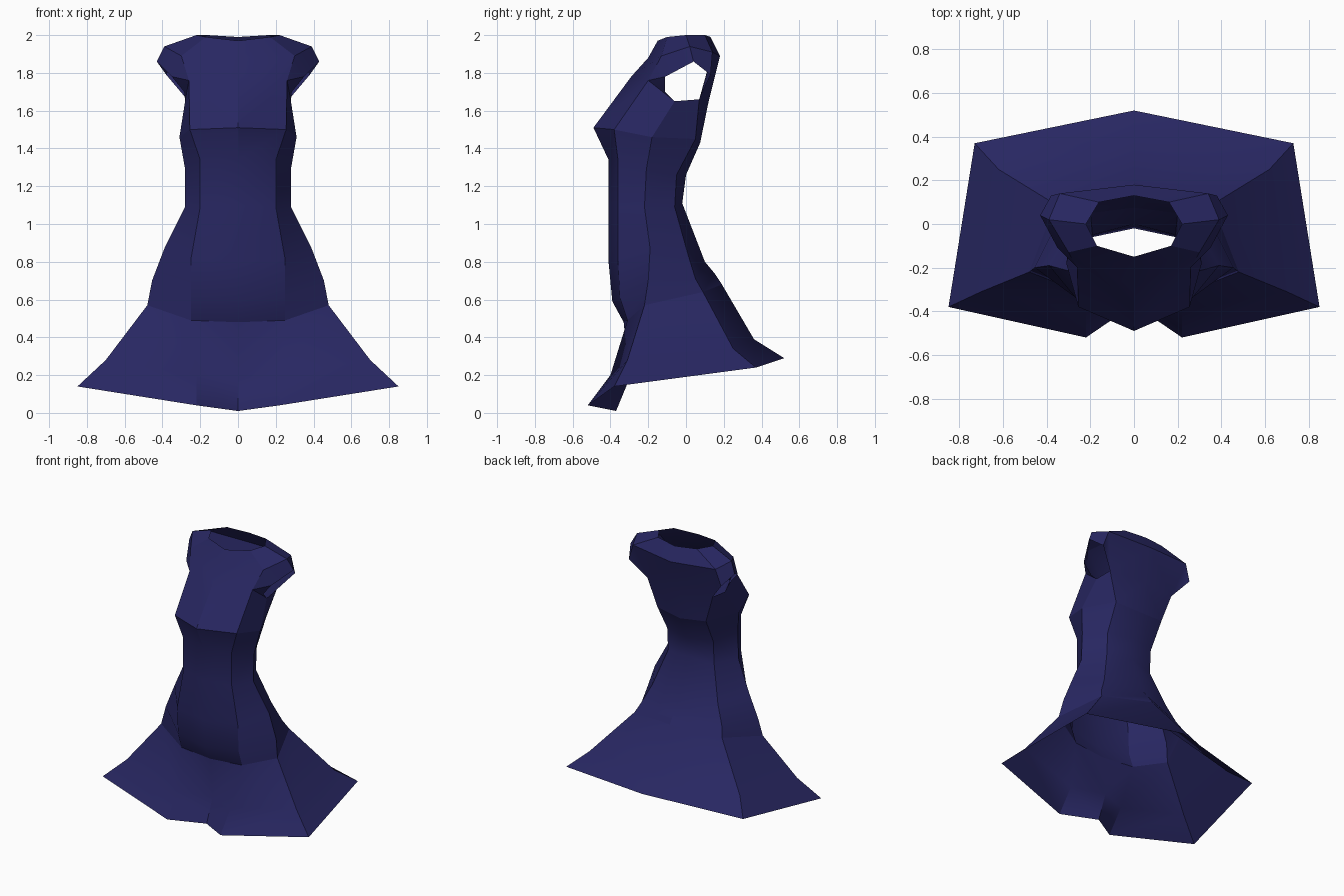
import bpy
import math

cube = bpy.data.objects.get("Cube")
if cube:
    bpy.data.objects.remove(cube, do_unlink=True)

# One cloth colour for the whole garment
navy = bpy.data.materials.new("navy_cloth")
navy.use_nodes = True
navy.diffuse_color = (0.021, 0.020, 0.122, 1)
shader = navy.node_tree.nodes["Principled BSDF"]
shader.inputs["Base Color"].default_value = navy.diffuse_color
shader.inputs["Roughness"].default_value = 0.9


def ring(front, front_corner, side, back_corner, back):
    """Half loop of five points, in hundredths; the middle ones lie on x = 0."""
    return [(0, *front), front_corner, side, back_corner, (0, *back)]


def strips(rings):
    """Quads joining each half loop to the one above it."""
    faces = []
    for low, high in zip(rings, rings[1:]):
        for i in range(len(low) - 1):
            faces.append((low[i], low[i + 1], high[i + 1], high[i]))
    return faces


def build_part(name, faces):
    """Weld corner points into a half mesh and mirror it across x."""
    points = list(dict.fromkeys(p for face in faces for p in face))
    index = {p: i for i, p in enumerate(points)}
    mesh = bpy.data.meshes.new(name)
    mesh.from_pydata([tuple(v / 100 for v in p) for p in points], [],
                     [[index[p] for p in face] for face in faces])
    mesh.materials.append(navy)
    part = bpy.data.objects.new(name, mesh)
    bpy.context.collection.objects.link(part)
    mirror = part.modifiers.new("mirror_halves", "MIRROR")
    mirror.use_clip = True
    bpy.ops.object.select_all(action="DESELECT")
    part.select_set(True)
    bpy.context.view_layer.objects.active = part
    bpy.ops.object.modifier_apply(modifier=mirror.name)
    bpy.ops.object.shade_smooth_by_angle(angle=math.radians(30))
    return part


# Shared seams between the parts
hip_seam = ring((-33, 48), (25, -31, 49), (48, -22, 57), (36, 9, 64), (19, 68))
chest_seam = ring((-49, 151), (25.5, -38, 150), (31, -18, 146), (20, 5, 145), (7.5, 143))

# Flared skirt with a notched front hem
hem = ring((-37, 1), (22, -52, 4), (85, -38, 14), (73, 37, 24), (52, 29))
flare = ring((-30, 18), (22, -40, 20), (70, -31, 28), (62, 25, 34), (36, 39))
build_part("skirt", strips([hem, flare, hip_seam]))

# Fitted bodice from hip to bust
belly = ring((-39, 59), (25, -35, 61), (45.5, -20, 70), (33, 5, 71), (15, 74))
upper_hip = ring((-41, 80), (25, -36, 81), (39, -19, 87), (27, 1, 84), (10, 80))
waist = ring((-41, 110), (20, -36, 109), (28, -22, 109), (19, -6, 109), (-2, 111))
ribs = ring((-41, 134), (20, -36, 134), (28, -21, 129), (19, -5, 126), (0, 126))
build_part("bodice", strips([hip_seam, belly, upper_hip, waist, ribs, chest_seam]))

# Yoke with open neck, and cap sleeves around open armholes
armpit = ring((-29, 178), (26, -20, 176), (28, -6, 165), (27, 7, 166), (12, 165))
shoulder = ring((-20, 188), (30, -13, 189), (39, 2, 194), (34, 14, 191), (18, 189))
neck = ring((-15, 197), (17, -10, 199), (22, 0, 200), (16, 10, 200), (13, 199))
cuff_front, cuff_top, cuff_back = (35, -11, 178), (43, 4, 186), (38, 13, 179)
arm_front = (28.5, -11, 170)

yoke = strips([chest_seam, armpit]) + strips([shoulder, neck])
yoke += [
    # front and back panels
    (armpit[0], armpit[1], shoulder[1], shoulder[0]),
    (armpit[3], armpit[4], shoulder[4], shoulder[3]),
    # cap sleeve
    (armpit[1], cuff_front, shoulder[1]),
    (cuff_front, cuff_top, shoulder[2], shoulder[1]),
    (cuff_top, cuff_back, shoulder[3], shoulder[2]),
    (cuff_back, armpit[3], shoulder[3]),
    # front edge of the armhole
    (armpit[1], armpit[2], arm_front),
    (armpit[1], arm_front, cuff_front),
]
build_part("yoke_and_sleeves", yoke)
